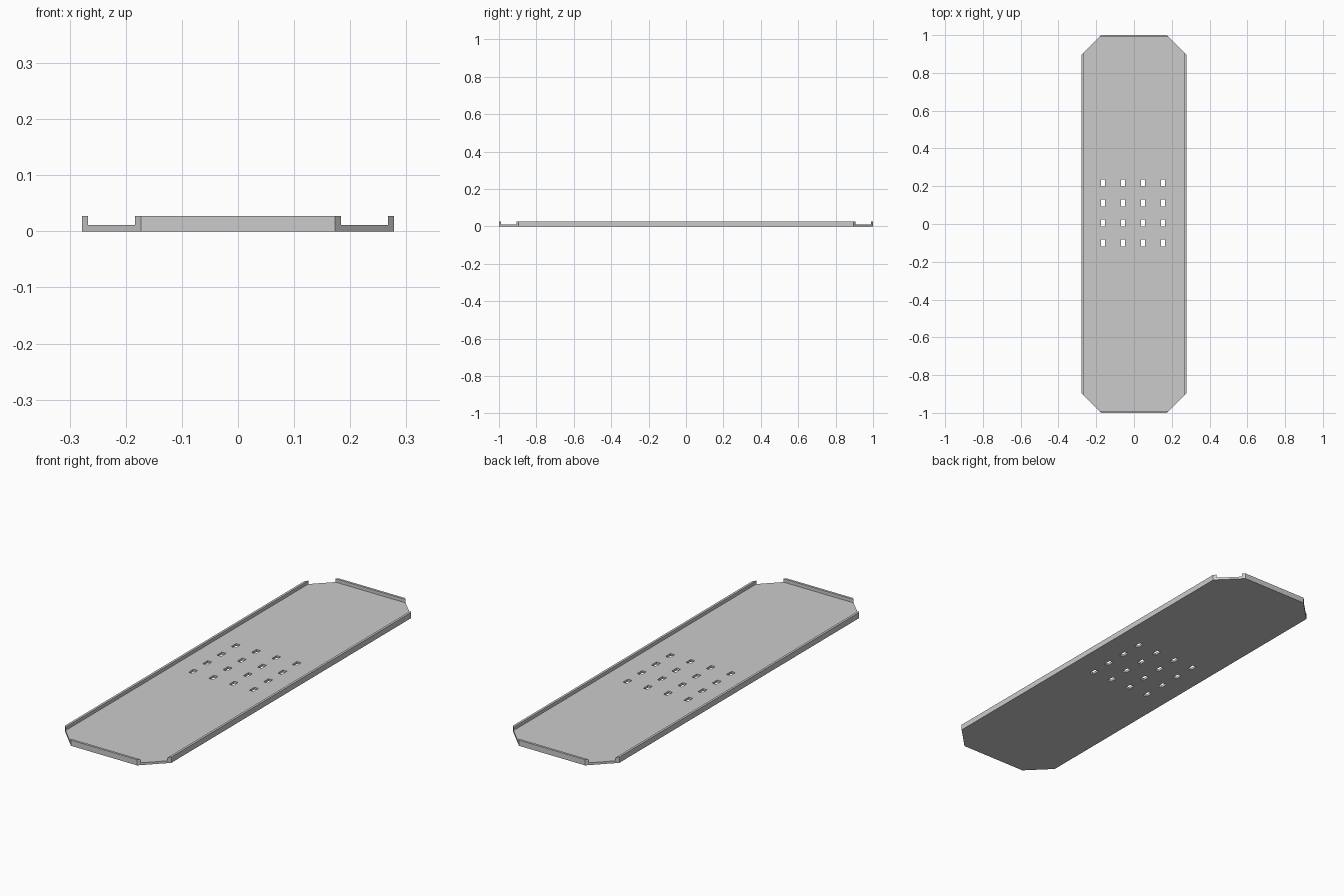
import bpy

if "Cube" in bpy.data.objects:
    bpy.data.objects.remove(bpy.data.objects["Cube"])

HALF_W, HALF_L = 0.278, 1.0       # outer half sizes
CUT = 0.105                       # corner chamfer
WALL, FLOOR, TOP = 0.011, 0.011, 0.027

grey = bpy.data.materials.new("light grey")
grey.diffuse_color = (0.6, 0.6, 0.6, 1)
grey.use_nodes = True
grey.node_tree.nodes["Principled BSDF"].inputs["Base Color"].default_value = grey.diffuse_color


def prism(name, loops, z0, z1):
    """Flat outline (with optional hole loops) extruded from z0 to z1."""
    curve = bpy.data.curves.new(name, "CURVE")
    curve.dimensions = "2D"
    curve.fill_mode = "BOTH"
    curve.extrude = (z1 - z0) / 2
    for loop in loops:
        spline = curve.splines.new("POLY")
        spline.points.add(len(loop) - 1)
        for point, (x, y) in zip(spline.points, loop):
            point.co = (x, y, 0, 1)
        spline.use_cyclic_u = True
    obj = bpy.data.objects.new(name, curve)
    bpy.context.collection.objects.link(obj)
    obj.location.z = (z0 + z1) / 2
    bpy.ops.object.select_all(action="DESELECT")
    obj.select_set(True)
    bpy.context.view_layer.objects.active = obj
    bpy.ops.object.convert(target="MESH")
    obj = bpy.context.object
    obj.data.materials.clear()
    obj.data.materials.append(grey)
    bpy.ops.object.shade_flat()
    return obj


def rect(cx, cy, w, h):
    return [(cx + sx * w / 2, cy + sy * h / 2)
            for sx, sy in ((-1, -1), (1, -1), (1, 1), (-1, 1))]


# Floor plate: chamfered outline with a 4 x 4 grid of slots
a, b = HALF_W - CUT, HALF_L - CUT
outline = [(a, -HALF_L), (HALF_W, -b), (HALF_W, b), (a, HALF_L),
           (-a, HALF_L), (-HALF_W, b), (-HALF_W, -b), (-a, -HALF_L)]
slots = [rect(-0.164 + 0.106 * i, -0.101 + 0.106 * j, 0.021, 0.037)
         for i in range(4) for j in range(4)]
prism("floor_plate", [outline] + slots, 0, FLOOR)

# Raised lips on the straight edges, ends following the chamfers
for s, side, end in ((1, "right", "back"), (-1, "left", "front")):
    prism(side + "_lip", [[(s * HALF_W, -s * b), (s * HALF_W, s * b),
                           (s * (HALF_W - WALL), s * (b + WALL)),
                           (s * (HALF_W - WALL), -s * (b + WALL))]], FLOOR, TOP)
    prism(end + "_lip", [[(s * a, s * HALF_L), (-s * a, s * HALF_L),
                          (-s * (a + WALL), s * (HALF_L - WALL)),
                          (s * (a + WALL), s * (HALF_L - WALL))]], FLOOR, TOP)
